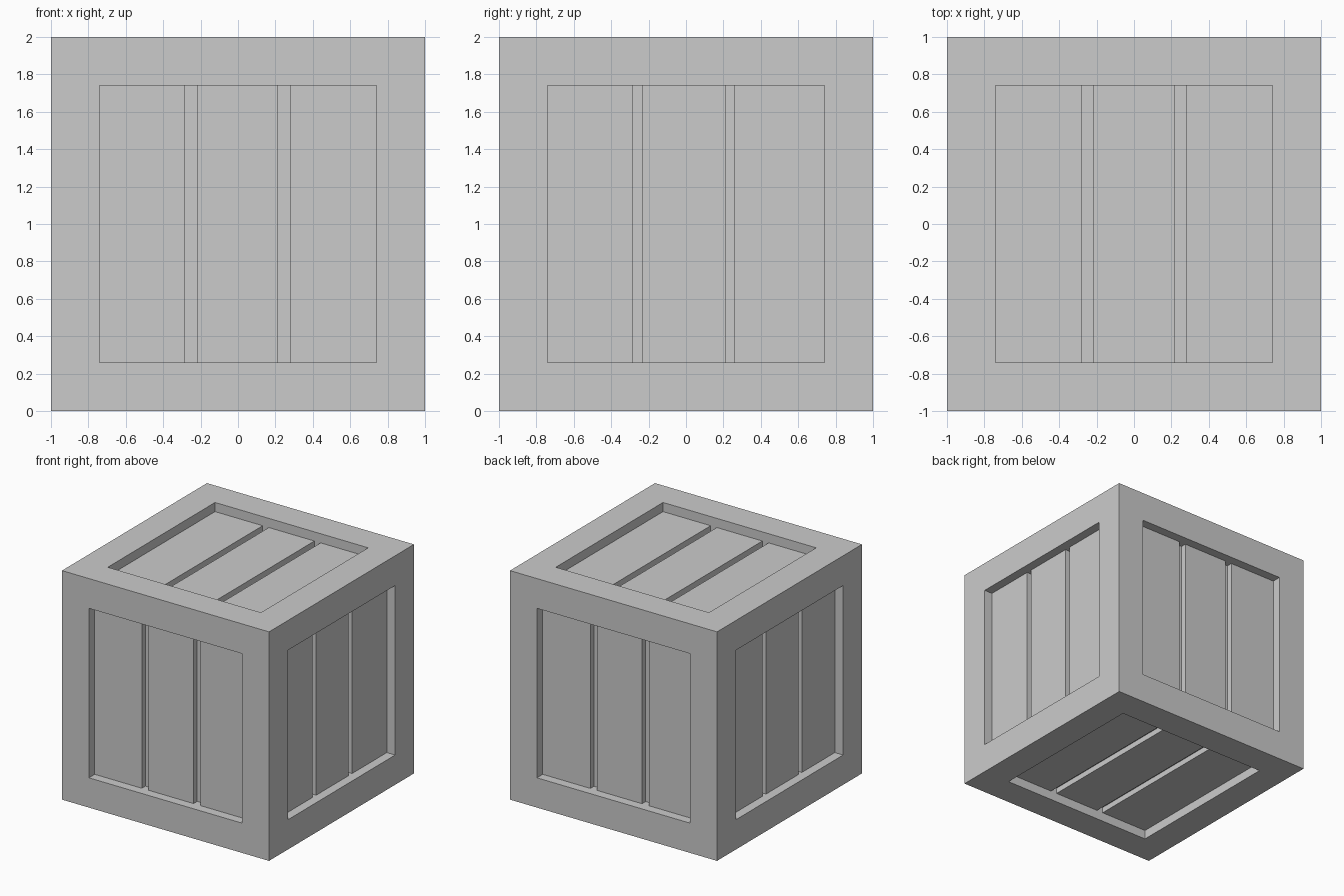
import bpy, bmesh
from mathutils import Vector

if "Cube" in bpy.data.objects:
    bpy.data.objects.remove(bpy.data.objects["Cube"])

HALF, BORDER, RECESS, GROOVE = 1.0, 0.26, 0.08, 0.05
X, Y, Z = Vector((1, 0, 0)), Vector((0, 1, 0)), Vector((0, 0, 1))

# Groove ranges between the slats, measured along each panel's cross axis
front_grooves = [(-0.285, -0.22), (0.215, 0.28)]
side_grooves = [(-0.285, -0.235), (0.21, 0.26)]
top_grooves = [(-0.28, -0.22), (0.22, 0.28)]
panels = [(-Y, X, front_grooves), (Y, X, front_grooves),
          (X, Y, side_grooves), (-X, Y, side_grooves),
          (Z, X, top_grooves), (-Z, X, top_grooves)]

bm = bmesh.new()
bmesh.ops.create_cube(bm, size=2 * HALF)


def sink(faces, normal, depth):
    """Push faces straight in, leaving walls; return the moved faces."""
    moved = bmesh.ops.extrude_discrete_faces(bm, faces=faces)["faces"]
    verts = list({v for f in moved for v in f.verts})
    bmesh.ops.translate(bm, verts=verts, vec=-normal * depth)
    return moved


def add_panel(normal, across, grooves):
    # Frame border and recessed panel
    bm.normal_update()
    side = max(bm.faces, key=lambda f: f.calc_center_median().dot(normal) if f.normal.dot(normal) > 0.9 else -9)
    bmesh.ops.inset_individual(bm, faces=[side], thickness=BORDER, use_even_offset=True)
    panel = sink([side], normal, RECESS)
    # Split the panel into slats
    level = HALF - RECESS

    def panel_faces():
        bm.normal_update()
        return [f for f in bm.faces if f.normal.dot(normal) > 0.9
                and abs(f.calc_center_median().dot(normal) - level) < 1e-4]

    for cut in [c for g in grooves for c in g]:
        faces = panel_faces()
        geom = faces + list({e for f in faces for e in f.edges}) + list({v for f in faces for v in f.verts})
        bmesh.ops.bisect_plane(bm, geom=geom, plane_co=across * cut, plane_no=across)
    # Sink the gaps between slats
    gaps = [f for f in panel_faces()
            if any(a < f.calc_center_median().dot(across) < b for a, b in grooves)]
    sink(gaps, normal, GROOVE)


for p in panels:
    add_panel(*p)

# Stand the crate on the ground
bmesh.ops.translate(bm, verts=bm.verts[:], vec=Z * HALF)
bmesh.ops.recalc_face_normals(bm, faces=bm.faces[:])
mesh = bpy.data.meshes.new("crate")
bm.to_mesh(mesh)
bm.free()
crate = bpy.data.objects.new("crate", mesh)
bpy.context.collection.objects.link(crate)
